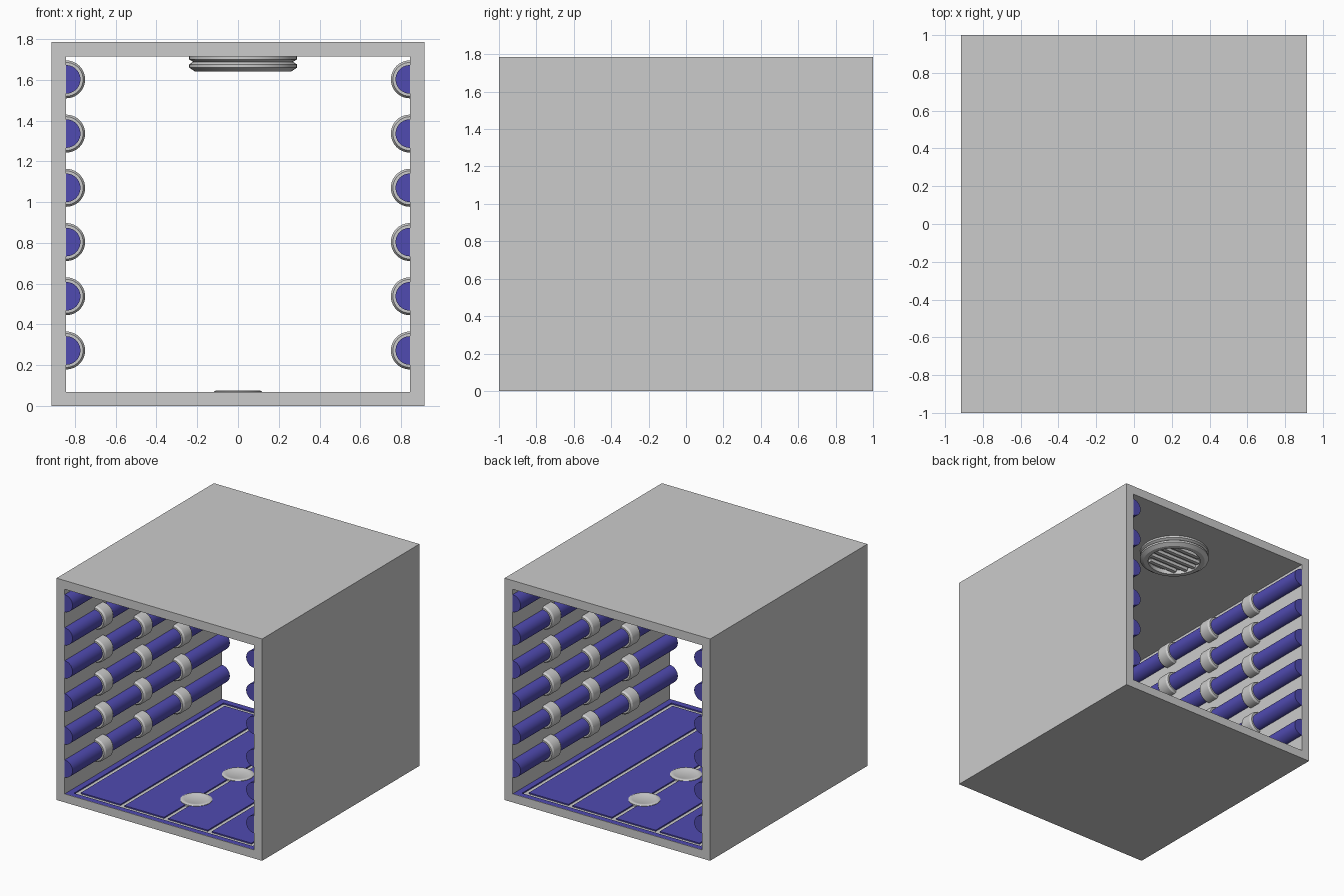
import bpy, bmesh, math
from mathutils import Matrix, Vector

if "Cube" in bpy.data.objects:
    bpy.data.objects.remove(bpy.data.objects["Cube"])

W, H, X_IN, Z_FLOOR, Z_CEIL = 0.915, 1.785, 0.843, 0.058, 1.715

blue = bpy.data.materials.new("blue")
blue.diffuse_color = (0.08, 0.07, 0.44, 1)
blue.use_nodes = True
blue.node_tree.nodes["Principled BSDF"].inputs["Base Color"].default_value = blue.diffuse_color


def finish(name, bm, mat=None, smooth=False):
    me = bpy.data.meshes.new(name)
    bm.to_mesh(me)
    bm.free()
    ob = bpy.data.objects.new(name, me)
    bpy.context.collection.objects.link(ob)
    if mat:
        me.materials.append(mat)
    if smooth:
        bpy.ops.object.select_all(action='DESELECT')
        ob.select_set(True)
        bpy.context.view_layer.objects.active = ob
        bpy.ops.object.shade_smooth_by_angle(angle=math.radians(30))
    return ob


def boxes(name, spans, mat=None):
    """One object from boxes given as (x0, x1, y0, y1, z0, z1)."""
    bm = bmesh.new()
    for x0, x1, y0, y1, z0, z1 in spans:
        m = Matrix.Translation(((x0 + x1) / 2, (y0 + y1) / 2, (z0 + z1) / 2)) \
            @ Matrix.Diagonal((x1 - x0, y1 - y0, z1 - z0, 1))
        bmesh.ops.create_cube(bm, size=1, matrix=m)
    return finish(name, bm, mat)


def lathe(name, profile, matrix, a0=0, a1=2 * math.pi, steps=40, mat=None):
    """Turn (radius, height) points about local z, heights running upward."""
    bm = bmesh.new()
    rows = []
    for i in range(steps + 1):
        a = a0 + (a1 - a0) * i / steps
        rows.append([bm.verts.new(matrix @ Vector((r * math.cos(a), r * math.sin(a), h)))
                     for r, h in profile])
    for p, q in zip(rows, rows[1:]):
        for j in range(len(profile) - 1):
            bm.faces.new((p[j], q[j], q[j + 1], p[j + 1]))
    bmesh.ops.remove_doubles(bm, verts=bm.verts, dist=1e-5)
    return finish(name, bm, mat, True)


# Shell: rectangular tube open at front and back
bm = bmesh.new()
outer = [(-W, 0), (W, 0), (W, H), (-W, H)]
inner = [(-X_IN, Z_FLOOR), (X_IN, Z_FLOOR), (X_IN, Z_CEIL), (-X_IN, Z_CEIL)]
o = [bm.verts.new((x, -1, z)) for x, z in outer]
n = [bm.verts.new((x, -1, z)) for x, z in inner]
front = [bm.faces.new((o[i], o[(i + 1) % 4], n[(i + 1) % 4], n[i])) for i in range(4)]
ext = bmesh.ops.extrude_face_region(bm, geom=front, use_keep_orig=True)
bmesh.ops.translate(bm, vec=(0, 2, 0),
                    verts=[v for v in ext["geom"] if isinstance(v, bmesh.types.BMVert)])
bmesh.ops.recalc_face_normals(bm, faces=bm.faces)
finish("shell", bm)

# Floor: blue border and four blue panels separated by grey grooves
Z_TOP, FX, FY, G = 0.068, 0.795, 0.95, 0.036
boxes("floor_lips", [(-X_IN, X_IN, y, y + 0.004, Z_FLOOR, Z_TOP) for y in (-1, 0.996)])
boxes("floor_border", [
    (-X_IN, -FX, -0.996, 0.996, Z_FLOOR, Z_TOP), (FX, X_IN, -0.996, 0.996, Z_FLOOR, Z_TOP),
    (-FX, FX, -0.996, -FY, Z_FLOOR, Z_TOP), (-FX, FX, FY, 0.996, Z_FLOOR, Z_TOP)], blue)
pitch = (2 * FX - G) / 4
boxes("floor_panels", [
    (-FX + G + i * pitch, -FX + (i + 1) * pitch, -FY + G, FY - G, Z_FLOOR, Z_TOP)
    for i in range(4)], blue)

# Floor discs along the centre line
disc = [(0.117, 0.058), (0.117, 0.071), (0.108, 0.076), (0.088, 0.076),
        (0.082, 0.073), (0, 0.073)]
for y in (-0.53, 0, 0.53):
    lathe("floor_disc", disc, Matrix.Translation((0, y, 0)))

# Wall pipes with clamp rings; the right wall is the left one turned half round
pipe = [(0, -1), (0.07, -1), (0.07, 1), (0, 1)]
for side, turn in (("left", 0), ("right", math.pi)):
    for k in range(6):
        base = Matrix.Rotation(turn, 4, 'Z') @ Matrix.Translation((-X_IN, 0, 0.272 + 0.266 * k)) \
            @ Matrix.Rotation(-math.pi / 2, 4, 'X')
        lathe(side + "_pipe", pipe, base, -math.pi / 2, math.pi / 2, 20, blue)
        for y in (-0.56, -0.06, 0.44):
            ring = [(0.07, y - 0.06), (0.083, y - 0.06), (0.093, y - 0.045),
                    (0.093, y + 0.045), (0.083, y + 0.06), (0.07, y + 0.06)]
            lathe(side + "_clamp_ring", ring, base, -math.pi / 2, math.pi / 2, 20)

# Ceiling vents: grooved round housing with slats across the opening
vent = [(0, 1.675), (0.2, 1.675), (0.2, 1.64), (0.235, 1.64), (0.265, 1.66), (0.265, 1.675),
        (0.245, 1.688), (0.265, 1.70), (0.265, 1.715)]
for y in (-0.51, 0.51):
    lathe("vent_housing", vent, Matrix.Translation((0.025, y, 0)))
    slats = []
    for i in range(-2, 3):
        dy = i * 0.07
        half = math.sqrt(0.2 ** 2 - (abs(dy) + 0.015) ** 2)
        slats.append((0.025 - half, 0.025 + half, y + dy - 0.015, y + dy + 0.015, 1.65, 1.676))
    boxes("vent_slats", slats)
